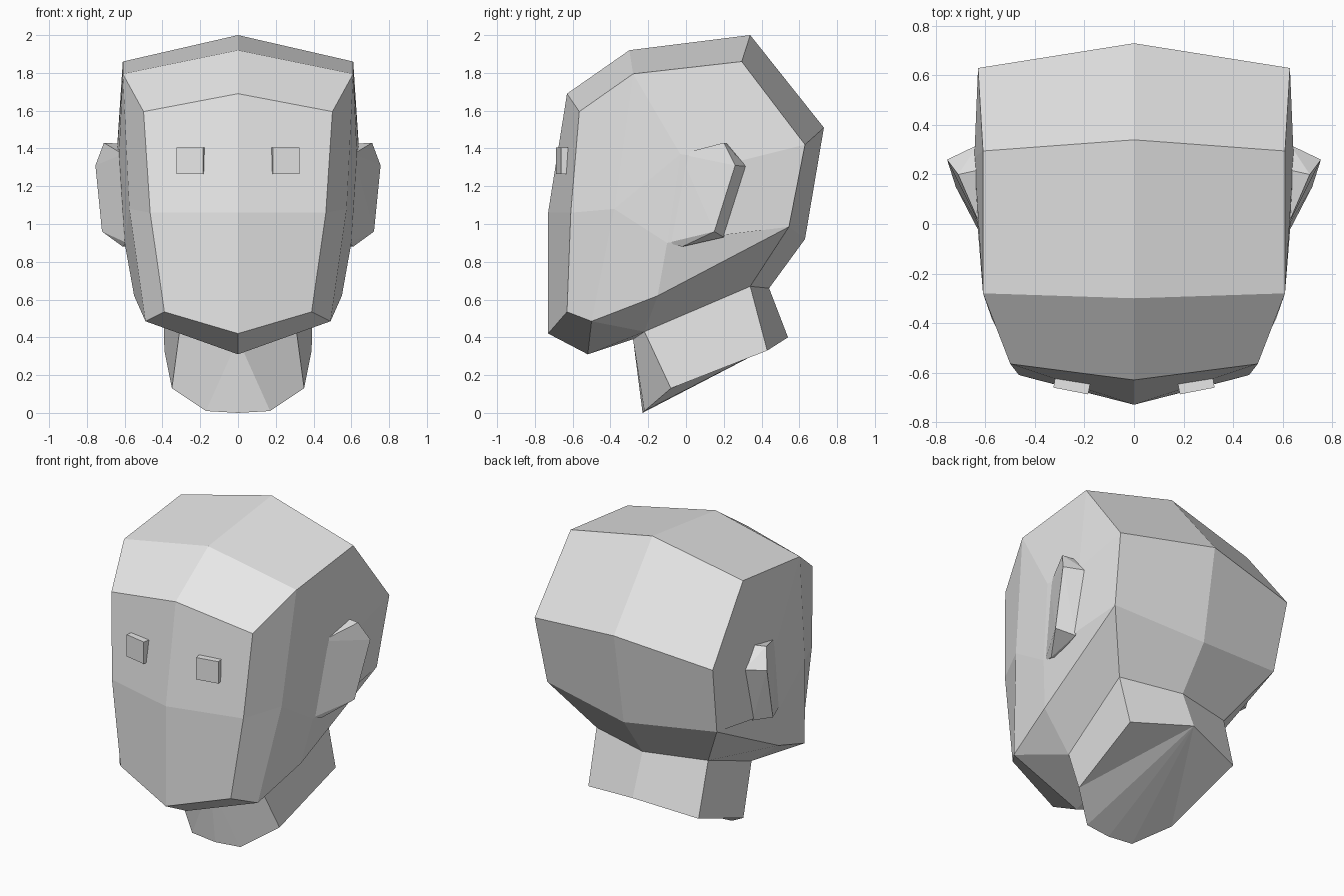
import bpy, bmesh, math
from mathutils import Matrix

if "Cube" in bpy.data.objects:
    bpy.data.objects.remove(bpy.data.objects["Cube"])

skin = bpy.data.materials.new("plain grey")
skin.diffuse_color = (0.8, 0.8, 0.8, 1)
skin.use_nodes = True
skin.node_tree.nodes["Principled BSDF"].inputs["Base Color"].default_value = skin.diffuse_color


def finish(name, bm, mirror=True):
    """Turn a bmesh into a flat-shaded object, mirrored across x = 0."""
    bmesh.ops.recalc_face_normals(bm, faces=bm.faces[:])
    mesh = bpy.data.meshes.new(name)
    bm.to_mesh(mesh)
    bm.free()
    mesh.materials.append(skin)
    obj = bpy.data.objects.new(name, mesh)
    bpy.context.collection.objects.link(obj)
    if mirror:
        mod = obj.modifiers.new("mirror", 'MIRROR')
        mod.use_clip = True
    return obj


# Head and neck: centre profile (y, z) paired with the side edge (x, y, z)
centre = [(-.52, .31), (-.73, .42), (-.73, 1.06), (-.63, 1.69), (-.30, 1.92),
          (.34, 2.0), (.73, 1.51), (.63, .92), (.44, .66)]
side = [(.49, -.50, .485), (.39, -.63, .535), (.465, -.61, 1.06), (.50, -.565, 1.595),
        (.61, -.28, 1.795), (.61, .295, 1.86), (.63, .63, 1.42), (.60, .545, .985),
        (.395, .34, .67)]
extra = {
    "cheek": (.575, -.38, 1.08), "jaw": (.55, -.15, .62),
    "ear_tf": (.63, -.03, 1.37), "ear_bf": (.60, -.10, .90),
    "ear_tb": (.645, .27, 1.33), "ear_bb": (.62, .18, .94),
    "neck_s": (.31, -.22, .43), "neck_f": (0, -.28, .39),
    "base_f": (0, -.23, 0), "base_c": (.17, -.22, .01), "base_s": (.35, -.08, .13),
    "base_b": (.39, .43, .33), "base_m": (0, .54, .40),
}
bm = bmesh.new()
v = {f"c{i}": bm.verts.new((0, y, z)) for i, (y, z) in enumerate(centre)}
v.update({f"s{i}": bm.verts.new(p) for i, p in enumerate(side)})
v.update({k: bm.verts.new(p) for k, p in extra.items()})


def faces(text):
    for row in text.split(","):
        bm.faces.new([v[k] for k in row.split()])


# band running over chin, face, crown and nape
for i in range(8):
    faces(f"c{i} c{i+1} s{i+1} s{i}")
# cheek strip and side of the head
faces("s1 s2 cheek s0, s2 s3 s4 cheek, s4 s5 ear_tb ear_tf, s5 s6 ear_tb,"
      "s6 s7 ear_bb ear_tb, s7 jaw ear_bf ear_bb, ear_bf ear_tf ear_tb ear_bb,"
      "cheek s4 ear_tf, cheek ear_tf ear_bf, cheek ear_bf jaw s0")
# underside of the jaw
faces("c0 s0 neck_s neck_f, s0 jaw neck_s, jaw s7 s8 neck_s")
# neck walls and base
faces("neck_f base_f base_c, neck_f base_c base_s neck_s, neck_s base_s base_b s8,"
      "s8 base_b base_m c8, base_m base_f base_c, base_m base_c base_s, base_m base_s base_b")
finish("head", bm)

# Ears: wedge flaring outward toward the back
bm = bmesh.new()
for p in [(.61, -.03, 1.37), (.59, -.10, .90),
          (.71, .20, 1.43), (.755, .26, 1.31), (.72, .15, .96), (.61, -.02, .88),
          (.62, .22, 1.425), (.63, .32, 1.305), (.61, .20, .93), (.58, 0, .885)]:
    bm.verts.new(p)
hull = bmesh.ops.convex_hull(bm, input=bm.verts[:])
bmesh.ops.delete(bm, geom=list({g for g in hull["geom_interior"] if isinstance(g, bmesh.types.BMVert)}),
                 context='VERTS')
finish("ears", bm)

# Eyes: small blocks turned to follow the face
bm = bmesh.new()
bmesh.ops.create_cube(bm, size=1, matrix=Matrix.Translation((.25, -.645, 1.335))
                      @ Matrix.Rotation(math.radians(11), 4, 'Z')
                      @ Matrix.Diagonal((.143, .06, .14, 1)))
finish("eyes", bm)
